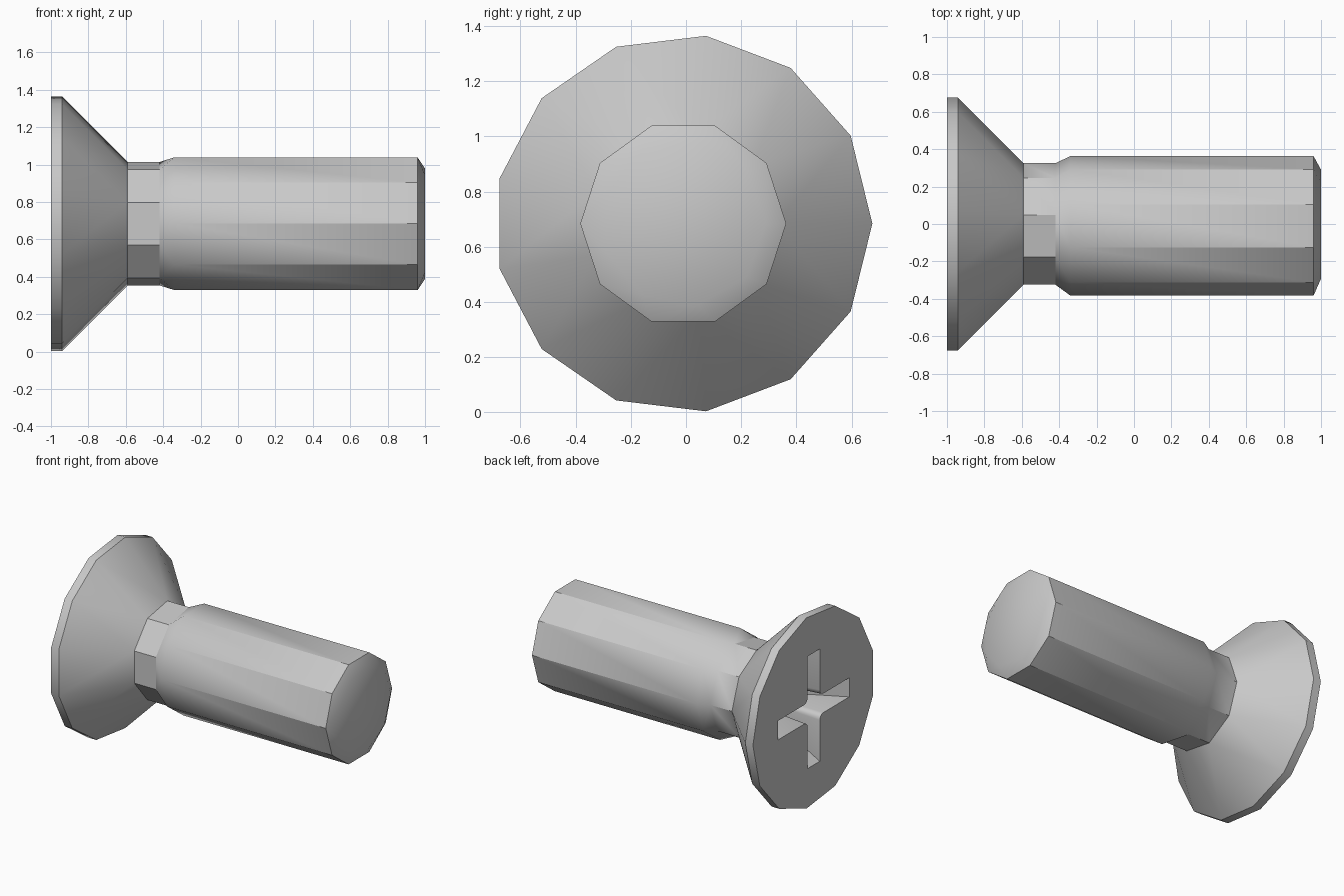
import bpy
import bmesh
from math import sin, cos, pi, radians
from mathutils import Vector

cube = bpy.data.objects.get("Cube")
if cube:
    bpy.data.objects.remove(cube, do_unlink=True)

CY, CZ = -0.01, 0.684  # long axis of the screw

steel = bpy.data.materials.new("steel grey")
steel.use_nodes = True
grey = (0.58, 0.58, 0.58, 1)
steel.diffuse_color = grey
steel.node_tree.nodes["Principled BSDF"].inputs["Base Color"].default_value = grey


def loop(bm, x, points):
    return [bm.verts.new((x, CY + u, CZ + v)) for u, v in points]


def ring(bm, x, r, n):
    return loop(bm, x, [(r * cos(2 * pi * i / n), r * sin(2 * pi * i / n)) for i in range(n)])


def stitch(bm, a, b):
    """Join two rings, as quads if they match, otherwise as triangles by angle."""
    n, m = len(a), len(b)
    if n == m:
        for i in range(n):
            bm.faces.new((a[i], a[(i + 1) % n], b[(i + 1) % n], b[i]))
        return
    i = j = 0
    while i < n or j < m:
        if j >= m or (i < n and (i + 0.5) / n <= (j + 0.5) / m):
            bm.faces.new((a[i], a[(i + 1) % n], b[j % m]))
            i += 1
        else:
            bm.faces.new((a[i % n], b[(j + 1) % m], b[j]))
            j += 1


def finish(bm, name):
    bmesh.ops.recalc_face_normals(bm, faces=bm.faces)
    for f in bm.faces:
        f.smooth = True
    for e in bm.edges:
        e.smooth = len(e.link_faces) == 2 and e.calc_face_angle() < radians(34)
    mesh = bpy.data.meshes.new(name)
    bm.to_mesh(mesh)
    bm.free()
    mesh.materials.append(steel)
    obj = bpy.data.objects.new(name, mesh)
    bpy.context.collection.objects.link(obj)


def cross(length, w, fillet):
    """Cross outline with rounded inner corners."""
    points = []
    for q in range(4):
        arm = [(length, -w), (length, w)]
        c = w + fillet
        for k in range(4):
            t = -pi / 2 - k * pi / 6
            arm.append((c + fillet * cos(t), c + fillet * sin(t)))
        for u, v in arm:
            for _ in range(q):
                u, v = -v, u
            points.append((u, v))
    return points


# Countersunk head with a tapered cross recess
bm = bmesh.new()
face_rim = ring(bm, -1, 0.685, 13)
back_rim = ring(bm, -0.94, 0.685, 13)
stitch(bm, face_rim, back_rim)
stitch(bm, back_rim, ring(bm, -0.59, 0.335, 9))
slot = loop(bm, -1, cross(0.4, 0.068, 0.04))
floor = loop(bm, -0.66, cross(0.2, 0.055, 0.03))
stitch(bm, slot, floor)
bm.faces.new(floor)
border = []
for pts in (face_rim, slot):
    for i, v in enumerate(pts):
        w = pts[(i + 1) % len(pts)]
        border.append(bm.edges.get((v, w)))
bmesh.ops.triangle_fill(bm, use_beauty=True, edges=border, normal=Vector((-1, 0, 0)))
finish(bm, "screw_head")

# Neck, flare, shaft and chamfered tip
bm = bmesh.new()
sections = [(-0.59, 0.335, 9), (-0.42, 0.335, 9), (-0.34, 0.373, 10),
            (0.96, 0.373, 10), (1, 0.3, 9)]
rings = [ring(bm, *s) for s in sections]
for a, b in zip(rings, rings[1:]):
    stitch(bm, a, b)
bm.faces.new(rings[-1])
finish(bm, "screw_shank")
